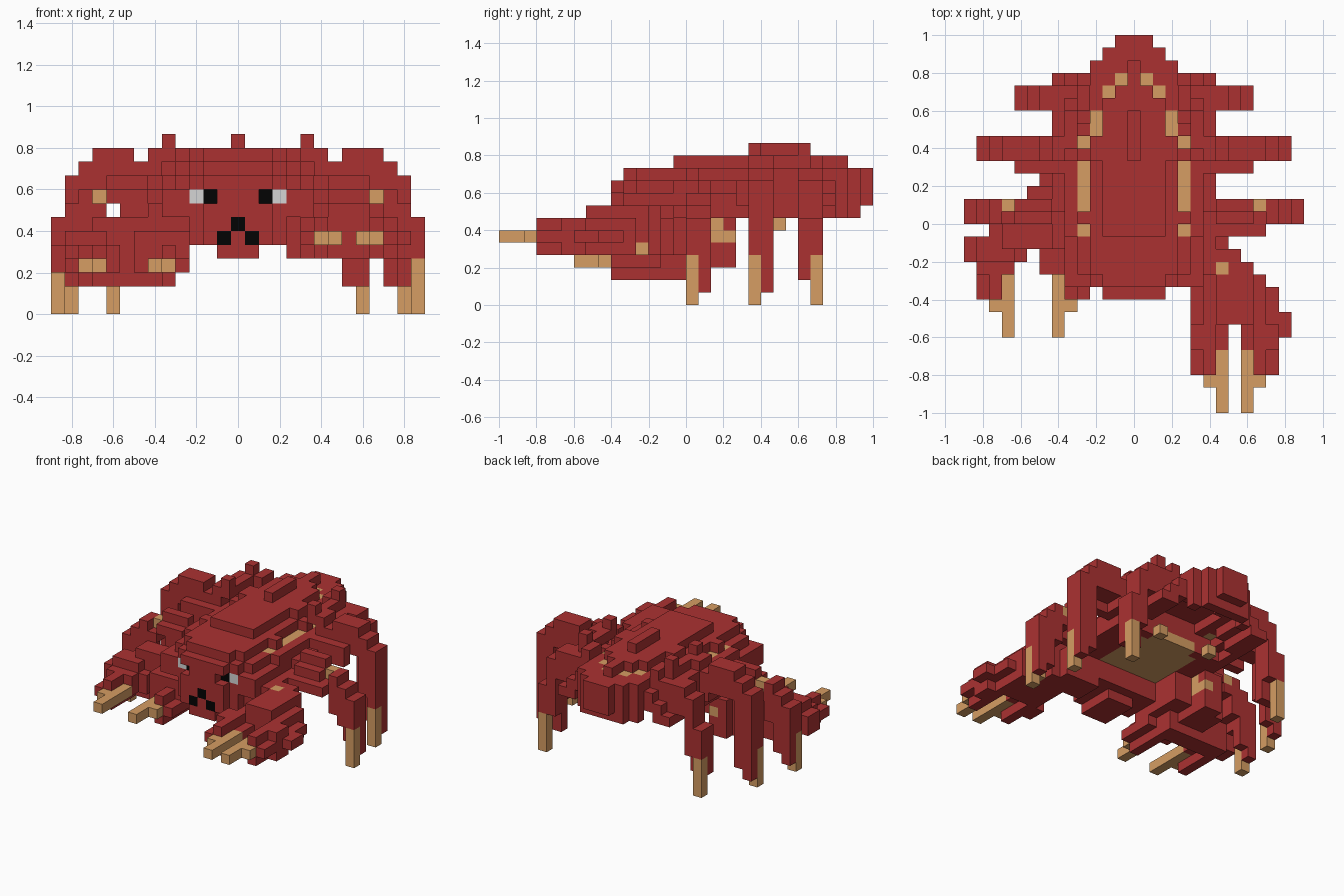
import bpy
import bmesh
from mathutils import Vector

old = bpy.data.objects.get("Cube")
if old:
    bpy.data.objects.remove(old, do_unlink=True)

UNIT = 1 / 15          # edge length of one block
RED, TAN, WHITE, BLACK = range(4)


def make_material(name, rgb):
    mat = bpy.data.materials.new(name)
    mat.use_nodes = True
    colour = (*rgb, 1)
    mat.diffuse_color = colour
    shader = mat.node_tree.nodes["Principled BSDF"]
    shader.inputs["Base Color"].default_value = colour
    shader.inputs["Roughness"].default_value = 0.8
    return mat


materials = [
    make_material("shell_red", (0.41, 0.031, 0.031)),
    make_material("claw_tan", (0.67, 0.34, 0.125)),
    make_material("eye_white", (0.66, 0.66, 0.66)),
    make_material("eye_black", (0.001, 0.001, 0.001)),
]

blocks = {}            # block position -> (part name, colour)


def span(value):
    """A single index or an inclusive (low, high) pair."""
    low, high = value if isinstance(value, tuple) else (value, value)
    return range(low, high + 1)


def fill(part, x, y, z, colour=RED):
    for i in span(x):
        for j in span(y):
            for k in span(z):
                blocks[i, j, k] = (part, colour)


def carve(x, y, z):
    for i in span(x):
        for j in span(y):
            for k in span(z):
                blocks.pop((i, j, k), None)


def fill_pair(part, x, y, z, colour=RED):
    """Fill on the left side and mirrored on the right side."""
    low, high = x if isinstance(x, tuple) else (x, x)
    fill("left_" + part, (low, high), y, z, colour)
    fill("right_" + part, (-high, -low), y, z, colour)


# Shell: stepped dome inside an outline that tapers at the tail
def half_width(j):
    if j > 26:
        return 30 - j
    return 5 if j < 13 else 6


for j in range(10, 30):
    w = half_width(j)
    length = 14 if j < 17 else 24
    for i in range(-w, w + 1):
        rise = 1 - (i / 6.8) ** 2 - ((j - 17) / length) ** 2
        top = 7 + max(0, int(4.95 * rise))
        if j < 14:
            top = min(top, 10)
        # The rear half is a thin shell with a stepped ceiling
        hollow = 20 < j < 28 and abs(i) < w
        base = max(7, top - 1) if hollow else (8 if j == 29 else 7)
        fill("shell", i, j, (base, top))

# Tan belly with rounded ends
fill("shell", (-3, 3), (13, 19), 7, TAN)
for y in (12, 20):
    fill("shell", (-2, 2), y, 7, TAN)

# Ridge and shoulder plates
fill("shell", (-3, 3), (20, 21), 11)
fill("shell", 0, (20, 23), 12)
for side in (-1, 1):
    fill("shell", 5 * side, (22, 25), (8, 10))
    fill("shell", 5 * side, (20, 24), 11)
    fill("shell", 6 * side, (21, 24), (8, 10))
    fill("shell", 6 * side, (20, 21), 11)
    fill("shell", 4 * side, (24, 25), (9, 11))
    fill("shell", 5 * side, 20, 12)
    fill("shell", 5 * side, 24, 12)
    fill("shell", 3 * side, 22, 6, TAN)
    # Tan grooves curving along the back
    for x, y, z in ((4, 14, 9), (4, (16, 19), 9), (4, 21, 9),
                    (3, (22, 23), 10), (2, 25, 10), (1, 26, 10)):
        carve(side * x, y, (z, 12))
        fill("shell", side * x, y, z, TAN)

# Head with eyes and mouth
fill("head", (-3, 3), (10, 13), (5, 9))
fill("head", (-2, 2), 9, (5, 9))
fill("head", (-1, 1), (9, 12), 4)
fill("mouth", 0, 9, 6, BLACK)
for side in (-1, 1):
    fill("mouth", side, 9, 5, BLACK)
    carve(2 * side, 9, 8)
    fill("eyes", 2 * side, 10, 8, BLACK)
    fill("eyes", 3 * side, 10, 8, WHITE)

# Rear legs
fill_pair("rear_leg", (6, 7), (24, 25), (8, 10))
fill_pair("rear_leg", 8, (24, 25), (4, 9))
fill_pair("rear_leg", (8, 9), 24, (2, 3))
fill_pair("rear_leg", 9, (24, 25), (4, 6))
fill_pair("rear_leg", 9, 25, (0, 3), TAN)

# Middle legs
fill_pair("middle_leg", (6, 7), (20, 21), (8, 10))
fill_pair("middle_leg", (6, 9), 19, (8, 9))
fill_pair("middle_leg", (8, 10), (20, 21), (9, 11))
fill_pair("middle_leg", 11, (20, 21), (5, 10))
fill_pair("middle_leg", 11, 21, (2, 4))
fill_pair("middle_leg", 12, (20, 21), (4, 9))
fill_pair("middle_leg", 12, 21, (1, 3))
fill_pair("middle_leg", 12, 20, (0, 3), TAN)

# Front legs
fill("left_front_leg", (7, 10), 14, 7)
fill_pair("front_leg", (7, 9), (15, 16), 8)
fill_pair("front_leg", (7, 9), 16, 9)
fill_pair("front_leg", 10, (15, 16), 7)
fill_pair("front_leg", 10, 16, 8, TAN)
fill_pair("front_leg", 11, (15, 16), (5, 8))
fill_pair("front_leg", 12, (15, 16), (4, 7))
fill_pair("front_leg", 12, 16, (2, 3))
fill_pair("front_leg", 13, (15, 16), (4, 6))
fill_pair("front_leg", 13, 16, (1, 3))
fill_pair("front_leg", 13, 15, (0, 3), TAN)

# Left claw, reaching forward
claw = "left_claw"
fill(claw, (4, 7), (12, 13), (4, 6))
fill(claw, (4, 8), (11, 12), (4, 6))
fill(claw, (5, 9), (11, 12), 7)
carve(9, 12, 7)
fill(claw, 9, 11, (4, 6))
fill(claw, (6, 10), 10, (4, 6))
fill(claw, (5, 11), (7, 9), 5)
fill(claw, (6, 10), (7, 9), (4, 6))
fill(claw, (7, 9), (7, 10), 7)
fill(claw, 12, (6, 7), 5)
fill(claw, (5, 7), (5, 6), 5)
fill(claw, (5, 6), (5, 6), (4, 6))
fill(claw, (9, 11), (5, 6), 5)
fill(claw, (10, 11), (5, 6), (4, 6))
for inner, outer in ((6, 5), (10, 11)):
    fill(claw, inner, (3, 4), (4, 6))
    fill(claw, outer, (3, 4), 5)
fill(claw, 7, 11, 7, TAN)
fill(claw, 9, 11, 4, TAN)
for tip, barb in ((7, 6), (9, 10)):
    fill(claw, tip, (0, 4), 5, TAN)
    fill(claw, barb, 2, 5, TAN)

# Right claw, held low and open
claw = "right_claw"
fill(claw, (-5, -4), (13, 16), (4, 6))
fill(claw, (-7, -6), (15, 18), (3, 6))
fill(claw, -8, (14, 17), (3, 6))
fill(claw, (-8, -7), (15, 17), 7)
fill(claw, (-11, -5), (13, 14), (2, 5))
fill(claw, (-10, -6), (13, 14), 6)
fill(claw, (-13, -9), (12, 13), (3, 4))
fill(claw, (-12, -10), (12, 13), 5)
fill(claw, (-12, -10), 11, (3, 4))
fill(claw, -12, (9, 10), 3)
fill(claw, -11, (9, 12), (2, 4))
fill(claw, (-7, -4), (11, 12), (3, 5))
fill(claw, -4, (9, 10), 3)
fill(claw, -5, (9, 12), (2, 4))
fill(claw, -6, 17, (5, 6), TAN)
fill(claw, -6, 18, 5, TAN)
for tip, barb in ((-10, -11), (-6, -5)):
    fill(claw, tip, (6, 10), 3, TAN)
    fill(claw, barb, 8, 3, TAN)


# Turn each part into a mesh of its exposed block faces
def build_part(part):
    bm = bmesh.new()
    corners = {}

    def corner(point):
        key = tuple(round(c * 2) for c in point)
        if key not in corners:
            corners[key] = bm.verts.new((point + Vector((0, -14.5, 0.5))) * UNIT)
        return corners[key]

    for position, (owner, colour) in blocks.items():
        if owner != part:
            continue
        centre = Vector(position)
        for axis in range(3):
            for sign in (-1, 1):
                normal = Vector((0, 0, 0))
                normal[axis] = sign
                if tuple(int(c) for c in centre + normal) in blocks:
                    continue
                u = Vector((0, 0, 0))
                u[(axis + 1) % 3] = 0.5
                v = normal.cross(u)
                mid = centre + normal / 2
                ring = (mid - u - v, mid + u - v, mid + u + v, mid - u + v)
                face = bm.faces.new([corner(p) for p in ring])
                face.material_index = colour
    mesh = bpy.data.meshes.new(part)
    bm.to_mesh(mesh)
    bm.free()
    for mat in materials:
        mesh.materials.append(mat)
    bpy.context.collection.objects.link(bpy.data.objects.new(part, mesh))


for name in sorted({owner for owner, _ in blocks.values()}):
    build_part(name)
